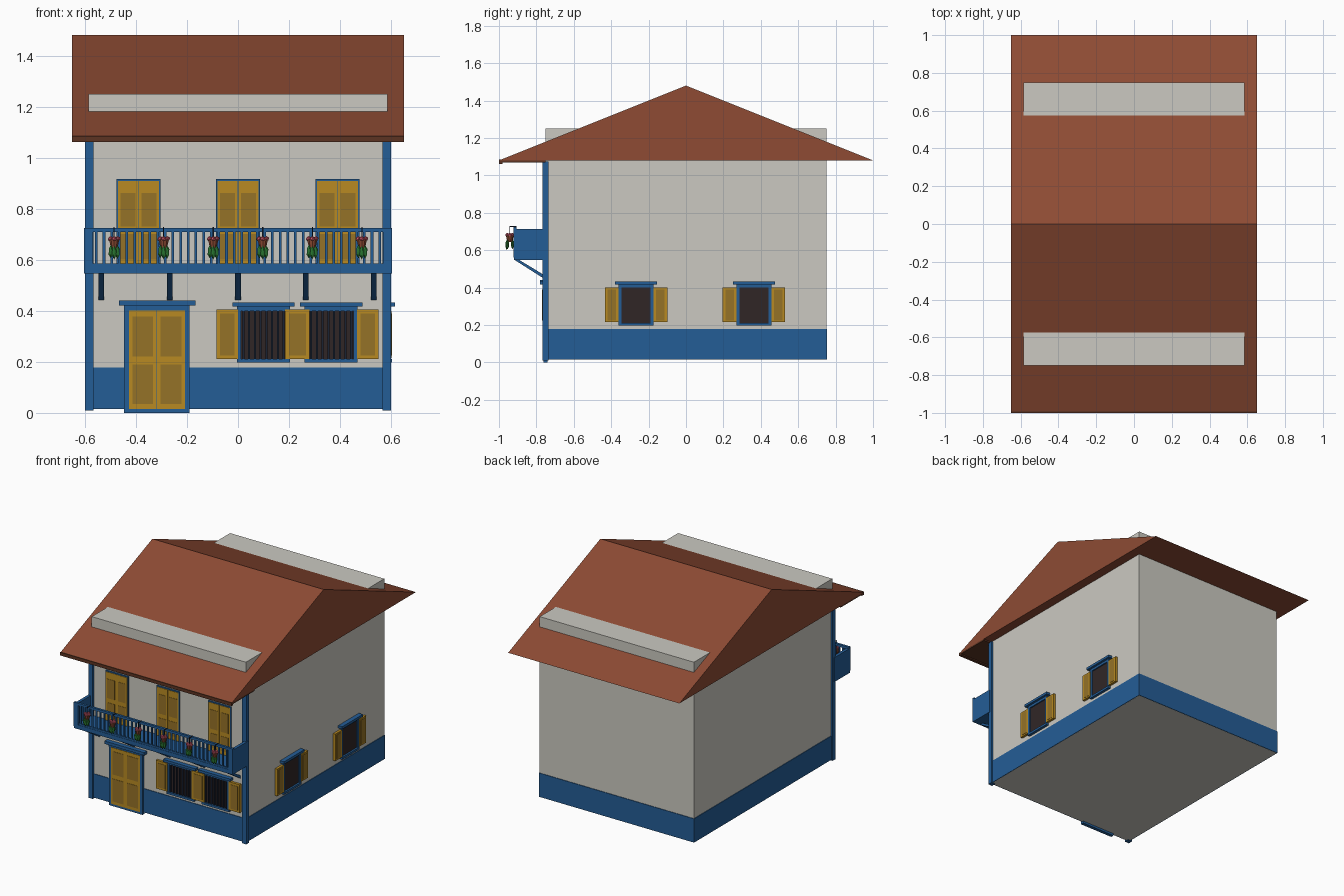
import bpy, bmesh
from mathutils import Vector, Matrix

old = bpy.data.objects.get("Cube")
if old:
    bpy.data.objects.remove(old, do_unlink=True)


def material(name, r, g, b):
    col = [(c / 255 / 12.92 if c < 11 else ((c / 255 + 0.055) / 1.055) ** 2.4) for c in (r, g, b)] + [1]
    m = bpy.data.materials.new(name)
    m.use_nodes = True
    m.diffuse_color = col
    m.node_tree.nodes["Principled BSDF"].inputs["Base Color"].default_value = col
    return m


PLASTER = material("plaster", 203, 201, 193)
TILE = material("roof_tile", 142, 75, 52)
BLUE = material("blue_paint", 36, 93, 150)
OCHRE = material("ochre_wood", 184, 138, 34)
PANEL = material("dark_ochre_panel", 149, 114, 39)
DARK = material("dark_opening", 48, 38, 38)
BROWN = material("brown_eave", 92, 52, 34)
IRON = material("dark_iron", 24, 34, 52)
GREEN = material("leaf_green", 40, 115, 48)
PINK = material("flower_pink", 205, 88, 108)


def finish(name, bm, mat):
    bmesh.ops.recalc_face_normals(bm, faces=bm.faces)
    me = bpy.data.meshes.new(name)
    bm.to_mesh(me)
    bm.free()
    me.materials.append(mat)
    ob = bpy.data.objects.new(name, me)
    bpy.context.collection.objects.link(ob)
    return ob


def box(name, mat, x0, x1, y0, y1, z0, z1):
    bm = bmesh.new()
    bmesh.ops.create_cube(bm, size=1)
    size = Vector((x1 - x0, y1 - y0, z1 - z0))
    mid = Vector((x0 + x1, y0 + y1, z0 + z1)) / 2
    bmesh.ops.transform(bm, verts=bm.verts, matrix=Matrix.Translation(mid) @ Matrix.Diagonal(size).to_4x4())
    return finish(name, bm, mat)


def prism(name, mat, profile, x0, x1):
    """Extrude a (y, z) outline along x."""
    bm = bmesh.new()
    face = bm.faces.new([bm.verts.new((x0, y, z)) for y, z in profile])
    ext = bmesh.ops.extrude_face_region(bm, geom=[face])
    bmesh.ops.translate(bm, vec=(x1 - x0, 0, 0), verts=[v for v in ext["geom"] if isinstance(v, bmesh.types.BMVert)])
    return finish(name, bm, mat)


def blobs(name, mat, spots, scale):
    bm = bmesh.new()
    for p in spots:
        bmesh.ops.create_icosphere(bm, subdivisions=1, radius=1,
                                   matrix=Matrix.Translation(p) @ Matrix.Diagonal(scale).to_4x4())
    return finish(name, bm, mat)


def wall_box(wall, name, mat, u0, u1, z0, z1, depth, back=0.01):
    """Box lying on the front or side wall, standing out by depth."""
    if wall == "front":
        return box("front_" + name, mat, u0, u1, -0.75 - depth, -0.75 + back, z0, z1)
    return box("side_" + name, mat, 0.585 - back, 0.585 + depth, u0, u1, z0, z1)


def leaf(wall, name, u0, u1, z0, z1, depth, rows, margin=0.014):
    """Wooden leaf with darker panels."""
    wall_box(wall, name, OCHRE, u0, u1, z0, z1, depth)
    for a, b in rows:
        wall_box(wall, name + "_panel", PANEL, u0 + margin, u1 - margin, a, b, depth + 0.002)


def window(wall, c, half, bars):
    wall_box(wall, "window_opening", DARK, c - half, c + half, 0.21, 0.41, 0.006)
    for s in (-1, 1):
        e = c + s * (half + 0.006)
        wall_box(wall, "window_jamb", BLUE, e - 0.008, e + 0.008, 0.2, 0.42, 0.014)
    wall_box(wall, "window_sill", BLUE, c - half - 0.014, c + half + 0.014, 0.197, 0.212, 0.018)
    wall_box(wall, "window_head", BLUE, c - half - 0.014, c + half + 0.014, 0.4, 0.416, 0.014)
    wall_box(wall, "window_lintel", BLUE, c - half - 0.032, c + half + 0.032, 0.416, 0.433, 0.03)
    for i in range(bars):
        u = c - half + 2 * half * (i + 0.5) / bars
        wall_box(wall, "window_bar", IRON, u - 0.004, u + 0.004, 0.21, 0.405, 0.013)


# Main volume and roof
box("walls", PLASTER, -0.585, 0.585, -0.75, 0.75, 0.0145, 1.25)
box("plinth", BLUE, -0.589, 0.589, -0.754, 0.754, 0.015, 0.178)
prism("roof", TILE, [(-1, 1.08), (1, 1.08), (0, 1.48)], -0.65, 0.65)
box("eave_soffit", BROWN, -0.65, 0.65, -0.985, -0.75, 1.07, 1.082)
box("eave_fascia", BROWN, -0.65, 0.65, -1, -0.98, 1.062, 1.084)
for s in (-1, 1):
    box("corner_post", BLUE, s * 0.583 - 0.016, s * 0.583 + 0.016, -0.766, -0.735, 0.01, 1.075)

# Entrance door
wall_box("front", "door_frame", BLUE, -0.446, -0.19, 0, 0.416, 0.013)
wall_box("front", "door_lintel", BLUE, -0.466, -0.166, 0.42, 0.44, 0.03)
wall_box("front", "door_head", BLUE, -0.446, -0.19, 0.405, 0.422, 0.018)
for u in (-0.428, -0.317):
    leaf("front", "door_leaf", u, u + 0.109, 0.015, 0.402, 0.016, [(0.035, 0.19), (0.22, 0.378)])

# Ground floor windows and shutters
ROW = [(0.225, 0.39)]
for c in (0.1, 0.365):
    window("front", c, 0.09, 8)
for a, b in ((-0.085, 0), (0.185, 0.28), (0.466, 0.55)):
    leaf("front", "shutter", a, b, 0.212, 0.406, 0.017, ROW)
for c in (-0.267, 0.363):
    window("side", c, 0.08, 0)
    for s in (-1, 1):
        m = c + s * 0.13
        leaf("side", "shutter", m - 0.037, m + 0.037, 0.215, 0.4, 0.017, ROW)

# Balcony doors
for c in (-0.39, 0, 0.39):
    wall_box("front", "balcony_door_frame", BLUE, c - 0.086, c + 0.086, 0.57, 0.916, 0.008)
    for s in (-1, 1):
        m = c + s * 0.041
        leaf("front", "balcony_door_leaf", m - 0.04, m + 0.04, 0.575, 0.908, 0.011,
             [(0.6, 0.7), (0.73, 0.862)], 0.011)

# Balcony
box("balcony_floor", BLUE, -0.602, 0.602, -0.92, -0.75, 0.547, 0.575)
box("balcony_top_rail", BLUE, -0.602, 0.602, -0.921, -0.905, 0.709, 0.725)
box("balcony_bottom_rail", BLUE, -0.602, 0.602, -0.918, -0.907, 0.575, 0.586)
for s in (-1, 1):
    box("balcony_side_panel", BLUE, s * 0.593 - 0.01, s * 0.593 + 0.01, -0.915, -0.75, 0.547, 0.714)
    box("balcony_corner_post", BLUE, s * 0.586 - 0.017, s * 0.586 + 0.017, -0.921, -0.905, 0.56, 0.725)
COUNT = 38
for i in range(COUNT):
    x = -0.555 + 1.11 * i / (COUNT - 1)
    box("baluster", BLUE, x - 0.005, x + 0.005, -0.917, -0.908, 0.575, 0.712)
for x in (-0.535, -0.268, 0, 0.265, 0.532):
    prism("balcony_bracket", BLUE, [(-0.92, 0.55), (-0.895, 0.55), (-0.75, 0.462), (-0.75, 0.442)], x - 0.011, x + 0.011)

# Hanging flower pots
for i in range(6):
    x, y = -0.485 + 0.194 * i, -0.942
    box("pot_hanger", IRON, x - 0.002, x + 0.002, y - 0.002, y + 0.002, 0.67, 0.728)
    box("pot_hook", IRON, x - 0.002, x + 0.002, y, -0.905, 0.724, 0.728)
    bm = bmesh.new()
    bmesh.ops.create_cone(bm, cap_ends=True, segments=10, radius1=0.013, radius2=0.021, depth=0.035,
                          matrix=Matrix.Translation((x, y, 0.661)))
    finish("flower_pot", bm, TILE)
    blobs("flowers", PINK, [(x + dx, y + dy, 0.682) for dx, dy in ((-0.014, 0), (0.014, 0), (0, -0.013), (0, 0.013))],
          Vector((0.012, 0.012, 0.011)))
    blobs("hanging_leaves", GREEN, [(x - 0.013, y - 0.012, 0.632), (x + 0.013, y - 0.012, 0.63), (x, y + 0.014, 0.632),
                                    (x, y - 0.016, 0.628)], Vector((0.01, 0.008, 0.027)))
